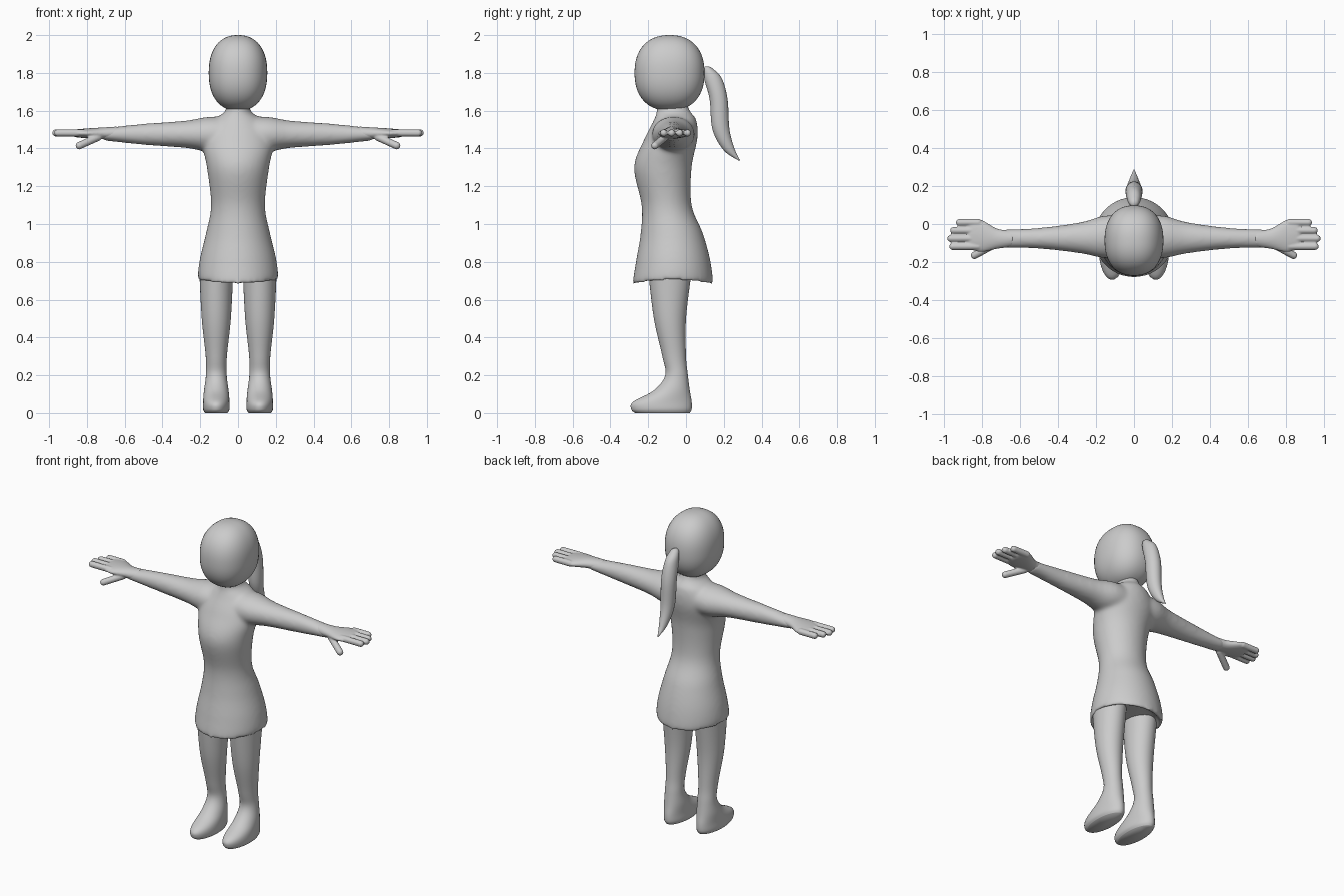
import bpy, bmesh, math
from mathutils import Vector

default_cube = bpy.data.objects.get("Cube")
if default_cube:
    bpy.data.objects.remove(default_cube, do_unlink=True)

COLOUR = (0.6, 0.6, 0.6, 1)
grey = bpy.data.materials.new("plain grey")
grey.use_nodes = True
grey.diffuse_color = COLOUR
grey.node_tree.nodes["Principled BSDF"].inputs["Base Color"].default_value = COLOUR


def smooth_curve(points, steps):
    """Pass a smooth curve through the points."""
    points = [Vector(point) for point in points]
    last = len(points) - 1
    curve = []
    for i in range(last):
        start, end = points[i], points[i + 1]
        leave = (end - points[max(i - 1, 0)]) / 2
        arrive = (points[min(i + 2, last)] - start) / 2
        for step in range(steps):
            t = step / steps
            ease = t * t * (3 - 2 * t)
            curve.append(start.lerp(end, ease) + leave * t * (1 - t) ** 2
                         - arrive * t * t * (1 - t))
    return curve + [points[last]]


def loft(bm, profile, centre=0, along_x=False, side=1, sides=40, steps=6):
    """Closed skin over oval rings, each (position, half size, front, back)."""
    rings = []
    for position, half, front, back in smooth_curve(profile, steps):
        ring = []
        for k in range(sides):
            angle = math.tau * k / sides
            across = centre + half * math.cos(angle)
            depth = (front + back) / 2 + (back - front) / 2 * math.sin(angle)
            if along_x:
                place = (position * side, depth, across)
            else:
                place = (across * side, depth, position)
            ring.append(bm.verts.new(place))
        rings.append(ring)
    faces = [bm.faces.new(rings[0]), bm.faces.new(rings[-1])]
    for lower, upper in zip(rings, rings[1:]):
        for k in range(sides):
            faces.append(bm.faces.new((lower[k - 1], lower[k], upper[k], upper[k - 1])))
    bmesh.ops.recalc_face_normals(bm, faces=faces)


def digit(bm, start, end, radius, side):
    """Round-ended finger: a ball pulled apart along its length."""
    start, end = (Vector((x * side, y, z)) for x, y, z in (start, end))
    ball = bmesh.ops.create_icosphere(bm, subdivisions=3, radius=radius)["verts"]
    for vert in ball:
        vert.co += end if vert.co.dot(end - start) > 0 else start


def finish(bm, name, voxel=None, softness=0):
    """Turn the part into a smooth object, blending overlapping skins if asked."""
    mesh = bpy.data.meshes.new(name)
    bm.to_mesh(mesh)
    bm.free()
    mesh.materials.append(grey)
    mesh.shade_smooth()
    part = bpy.data.objects.new(name, mesh)
    bpy.context.collection.objects.link(part)
    if voxel:
        blend = part.modifiers.new("blend", "REMESH")
        blend.mode = "VOXEL"
        blend.voxel_size = voxel
        blend.use_smooth_shade = True
        soften = part.modifiers.new("soften", "SMOOTH")
        soften.iterations = softness


# Dress from the hem's underside up to the neck
body = bmesh.new()
loft(body, [
    (0.73, 0.17, -0.23, 0.09), (0.68, 0.21, -0.28, 0.14), (0.8, 0.205, -0.265, 0.13),
    (0.95, 0.17, -0.24, 0.09), (1.1, 0.143, -0.235, 0.03), (1.3, 0.165, -0.275, 0.03),
    (1.45, 0.19, -0.22, 0.06), (1.55, 0.13, -0.17, 0.055), (1.6, 0.065, -0.155, 0.02),
    (1.67, 0.065, -0.155, 0)])

# Lift the hem at both hips
for vert in body.verts:
    near_hem = max(0, 1 - abs(vert.co.z - 0.68) / 0.12)
    vert.co.z += 0.5 * vert.co.x ** 2 * near_hem

# Arms, blended with the dress
for side in (1, -1):
    loft(body, [
        (0, 0.09, -0.17, 0.04), (0.15, 0.093, -0.18, 0.045), (0.28, 0.072, -0.155, 0.01),
        (0.5, 0.056, -0.13, -0.02), (0.72, 0.032, -0.125, -0.03)],
        centre=1.475, along_x=True, side=side)
finish(body, "dress_and_arms", voxel=0.01, softness=16)

for side, label in ((1, "left"), (-1, "right")):
    # Hand: palm, thumb, then four fingers of differing lengths
    hand = bmesh.new()
    loft(hand, [
        (0.64, 0.036, -0.12, -0.035), (0.72, 0.031, -0.13, -0.025),
        (0.8, 0.026, -0.147, 0.02), (0.86, 0.02, -0.135, 0.025), (0.88, 0.01, -0.12, 0)],
        centre=1.48, along_x=True, side=side)
    digit(hand, (0.74, -0.11, 1.46), (0.84, -0.165, 1.415), 0.02, side)
    for number, reach in enumerate((0.92, 0.95, 0.965, 0.955)):
        y = 0.008 - 0.042 * number
        digit(hand, (0.82, y, 1.482), (reach, y, 1.482), 0.019, side)
    finish(hand, label + "_hand", voxel=0.005, softness=4)

    # Leg and foot in one skin, from the sole up
    leg = bmesh.new()
    loft(leg, [
        (0, 0.06, -0.27, 0.02), (0.02, 0.07, -0.29, 0.03), (0.06, 0.07, -0.28, 0.03),
        (0.12, 0.065, -0.17, 0.02), (0.2, 0.055, -0.11, 0.01), (0.3, 0.056, -0.125, 0),
        (0.5, 0.077, -0.17, 0), (0.75, 0.09, -0.2, 0.03)],
        centre=0.115, side=side)
    finish(leg, label + "_leg")

# Head: a ball swelled slightly towards a box, then stretched
head = bmesh.new()
bmesh.ops.create_uvsphere(head, u_segments=48, v_segments=32, radius=1)
SWELL = 2.3
for vert in head.verts:
    vert.co /= sum(abs(value) ** SWELL for value in vert.co) ** (1 / SWELL)
bmesh.ops.scale(head, verts=head.verts, vec=(0.155, 0.185, 0.2))
bmesh.ops.translate(head, verts=head.verts, vec=(0, -0.087, 1.8))
finish(head, "head")

# Ponytail, from its tip up to the back of the head
ponytail = bmesh.new()
loft(ponytail, [
    (1.335, 0.003, 0.28, 0.288), (1.39, 0.023, 0.2, 0.26), (1.5, 0.04, 0.14, 0.23),
    (1.66, 0.045, 0.125, 0.22), (1.77, 0.038, 0.095, 0.19), (1.82, 0.025, 0.09, 0.145),
    (1.835, 0.008, 0.1, 0.12)])
finish(ponytail, "ponytail")
